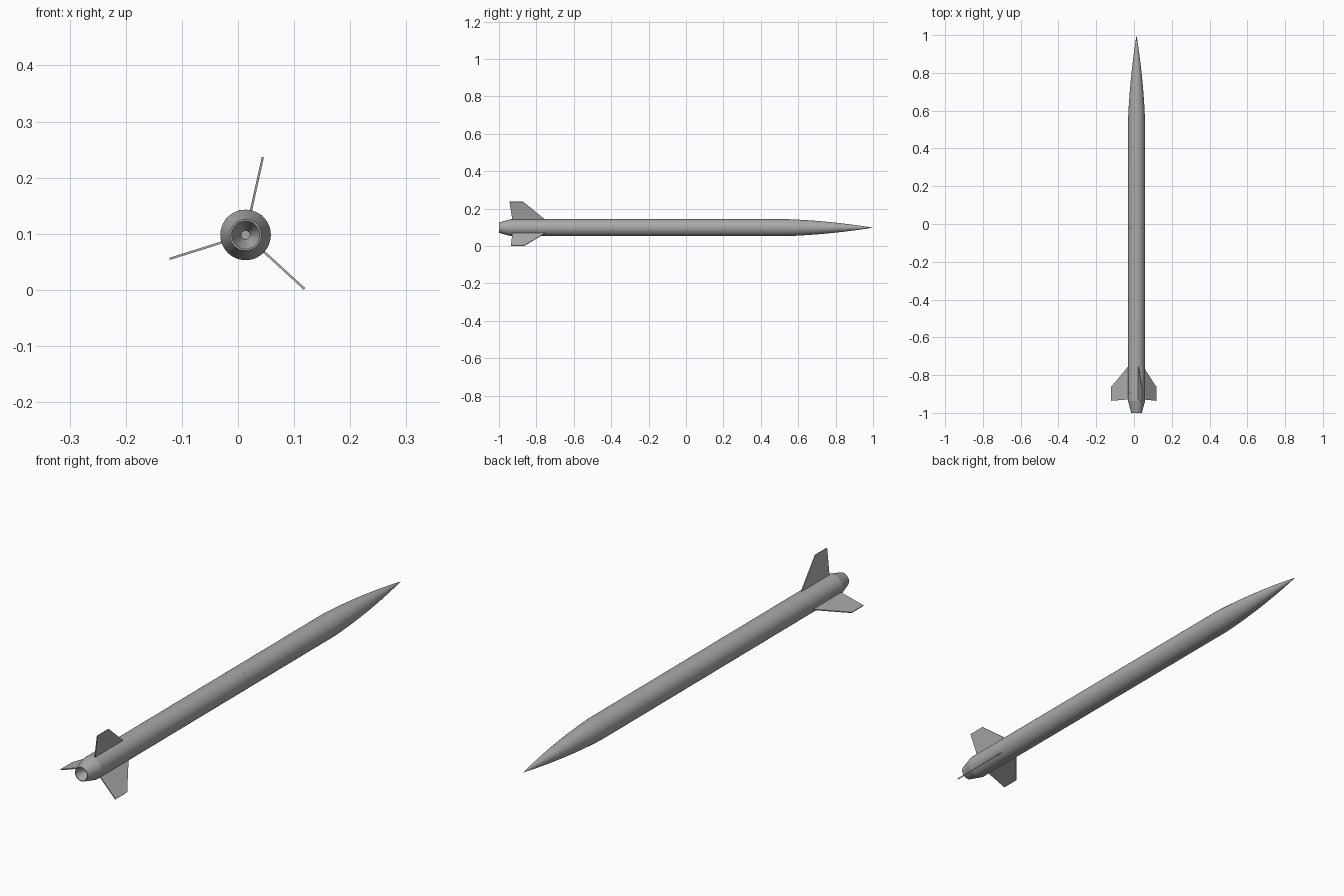
import bpy, bmesh, math
from mathutils import Vector

cube = bpy.data.objects.get("Cube")
if cube:
    bpy.data.objects.remove(cube)

AXIS_X, AXIS_Z = 0.0135, 0.098
RADIUS = 0.045
SIDES = 64
NOSE_START, NOSE_LENGTH = 0.55, 0.45

grey = bpy.data.materials.new("plain grey")
grey.use_nodes = True
grey.diffuse_color = (0.4, 0.4, 0.4, 1)
grey.node_tree.nodes["Principled BSDF"].inputs["Base Color"].default_value = (0.4, 0.4, 0.4, 1)


def point(radius, y, angle, side=0.0):
    """Place a point around the long axis, shifted sideways by side."""
    c, s = math.cos(angle), math.sin(angle)
    return Vector((AXIS_X + radius * c - side * s, y, AXIS_Z + radius * s + side * c))


def finish(name, bm, smooth=True):
    bmesh.ops.recalc_face_normals(bm, faces=bm.faces)
    mesh = bpy.data.meshes.new(name)
    bm.to_mesh(mesh)
    bm.free()
    mesh.materials.append(grey)
    obj = bpy.data.objects.new(name, mesh)
    bpy.context.collection.objects.link(obj)
    if smooth:
        bpy.ops.object.select_all(action='DESELECT')
        obj.select_set(True)
        bpy.context.view_layer.objects.active = obj
        bpy.ops.object.shade_smooth_by_angle(angle=math.radians(15))
    return obj


def lathe(name, profile):
    """Revolve (radius, y) pairs around the long axis; zero radius makes a tip."""
    bm = bmesh.new()
    rings = []
    for r, y in profile:
        count = SIDES if r > 0 else 1
        rings.append([bm.verts.new(point(r, y, math.tau * i / SIDES)) for i in range(count)])
    for a, b in zip(rings, rings[1:]):
        for i in range(SIDES):
            j = (i + 1) % SIDES
            if len(b) == 1:
                bm.faces.new((a[i], a[j], b[0]))
            elif len(a) == 1:
                bm.faces.new((a[0], b[j], b[i]))
            else:
                bm.faces.new((a[i], a[j], b[j], b[i]))
    return finish(name, bm)


def plate(name, outline, angle, thickness):
    """Extrude a (radius, y) outline into a thin radial plate."""
    bm = bmesh.new()
    near, far = ([bm.verts.new(point(r, y, angle, s * thickness / 2)) for r, y in outline]
                 for s in (-1, 1))
    bm.faces.new(near)
    bm.faces.new(far[::-1])
    n = len(outline)
    for i in range(n):
        j = (i + 1) % n
        bm.faces.new((near[i], near[j], far[j], far[i]))
    return finish(name, bm, smooth=False)


# Nose: slightly blunt-shouldered parabolic curve from the tip to the tube
nose = []
for i in range(25):
    t = (i / 24) ** 1.3
    nose.append((RADIUS * (2 * t - 0.75 * t * t) / 1.25, 1 - NOSE_LENGTH * t))

# Body: nose, straight tube, tapered tail, rim and hollow nozzle
nozzle = [(0.028, -1.0), (0.025, -1.0), (0.008, -0.95), (0, -0.95)]
lathe("rocket_body", nose + [(RADIUS, -0.938)] + nozzle)

# Fins: three swept plates, evenly spaced
for k, name in enumerate(("top_fin", "right_fin", "left_fin")):
    sweep = -0.008 if k == 0 else 0
    outline = [(0.04, -0.748), (0.142, -0.864 + sweep),
               (0.142, -0.936 + sweep), (0.04, -0.928)]
    plate(name, outline, math.radians(77.5 + 120 * k), 0.004)

# Vent pins: tiny flush studs along the tube
for i, (y, degrees) in enumerate([(-0.02, 50), (-0.02, 140), (0.19, 103), (-0.89, 140)]):
    angle = math.radians(degrees)
    bm = bmesh.new()
    out = Vector((math.cos(angle), 0, math.sin(angle)))
    bmesh.ops.create_cone(bm, cap_ends=True, segments=12, radius1=0.002, radius2=0.002, depth=0.002)
    bmesh.ops.rotate(bm, verts=bm.verts, matrix=out.to_track_quat('Z', 'Y').to_matrix())
    bmesh.ops.translate(bm, verts=bm.verts, vec=point(RADIUS - 0.0005, y, angle))
    finish("vent_pin_%d" % (i + 1), bm)
